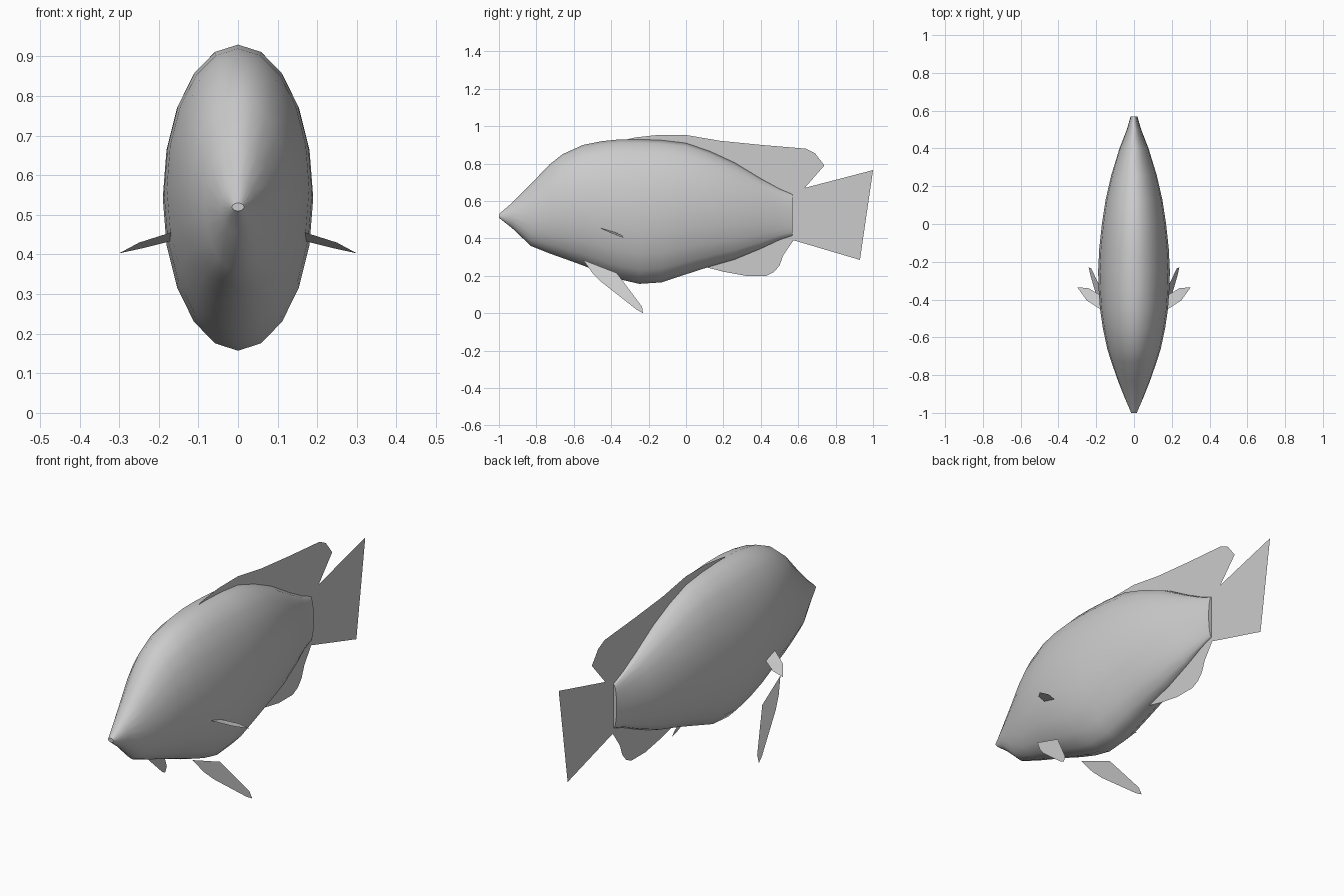
import bpy, bmesh, math

cube = bpy.data.objects.get("Cube")
if cube:
    bpy.data.objects.remove(cube, do_unlink=True)

grey = bpy.data.materials.new("pale grey")
grey.use_nodes = True
COLOUR = (0.6, 0.6, 0.6, 1)
grey.diffuse_color = COLOUR
grey.node_tree.nodes["Principled BSDF"].inputs["Base Color"].default_value = COLOUR


def finish(bm, name, smooth=False):
    mesh = bpy.data.meshes.new(name)
    bm.to_mesh(mesh)
    bm.free()
    mesh.materials.append(grey)
    for p in mesh.polygons:
        p.use_smooth = smooth and len(p.vertices) == 4
    obj = bpy.data.objects.new(name, mesh)
    bpy.context.collection.objects.link(obj)
    return obj


def fin(name, points):
    bm = bmesh.new()
    bm.faces.new([bm.verts.new(p) for p in points])
    bmesh.ops.triangulate(bm, faces=bm.faces[:])
    return finish(bm, name)


# Body: elliptical rings from snout to tail root (y, top, bottom, half width)
stations = [
    (-1, .53, .51, .015), (-.93, .59, .455, .045), (-.83, .69, .36, .085),
    (-.73, .795, .32, .12), (-.66, .85, .295, .142), (-.55, .9, .255, .165),
    (-.45, .92, .215, .18), (-.35, .93, .18, .187), (-.25, .93, .157, .19),
    (-.13, .925, .165, .184), (0, .91, .208, .17), (.13, .865, .25, .15),
    (.26, .805, .287, .12), (.4, .72, .345, .077), (.5, .665, .392, .038),
    (.57, .635, .415, .018),
]
SIDES = 20
bm = bmesh.new()
rings = []
for y, top, bottom, half in stations:
    ring = []
    for i in range(SIDES):
        a = 2 * math.pi * i / SIDES
        z = (top + bottom) / 2 + math.cos(a) * (top - bottom) / 2
        ring.append(bm.verts.new((half * math.sin(a), y, z)))
    rings.append(ring)
for r, s in zip(rings, rings[1:]):
    for i in range(SIDES):
        j = (i + 1) % SIDES
        bm.faces.new((r[i], r[j], s[j], s[i]))
bm.faces.new(rings[0])
bm.faces.new(rings[-1])
bmesh.ops.recalc_face_normals(bm, faces=bm.faces[:])
finish(bm, "body", smooth=True)

# Upright fins on the centre plane, outlined as (y, z)
upright = {
    "dorsal_fin": [(-.38, .915), (-.27, .94), (-.15, .953), (0, .953), (.18, .922),
                   (.4, .9), (.64, .88), (.69, .855), (.74, .79), (.635, .67),
                   (.56, .62), (.2, .7), (-.1, .85)],
    "tail_fin": [(.55, .635), (.635, .67), (1, .765), (.93, .725), (.87, .67),
                 (.82, .6), (.797, .5), (.81, .44), (.85, .37), (.91, .345),
                 (.93, .325), (.93, .285), (.575, .39), (.55, .42)],
    "anal_fin": [(.11, .245), (.2, .222), (.32, .2), (.43, .2), (.47, .22),
                 (.5, .255), (.52, .31), (.575, .39), (.56, .44), (.2, .32)],
}
for name, outline in upright.items():
    fin(name, [(0, y, z) for y, z in outline])

# Paired fins
pelvic = [(-.55, .285), (-.37, .215), (-.235, .035), (-.23, 0), (-.265, .02),
          (-.45, .165), (-.5, .215)]
pectoral = [(.165, -.46, .457), (.25, -.405, .43), (.3, -.335, .403),
            (.24, -.34, .416), (.165, -.385, .435)]
for side, sx in (("left", 1), ("right", -1)):
    fin(side + "_pelvic_fin", [(sx * (.24 - .37 * z), y, z) for y, z in pelvic])
    fin(side + "_pectoral_fin", [(sx * x, y, z) for x, y, z in pectoral])
